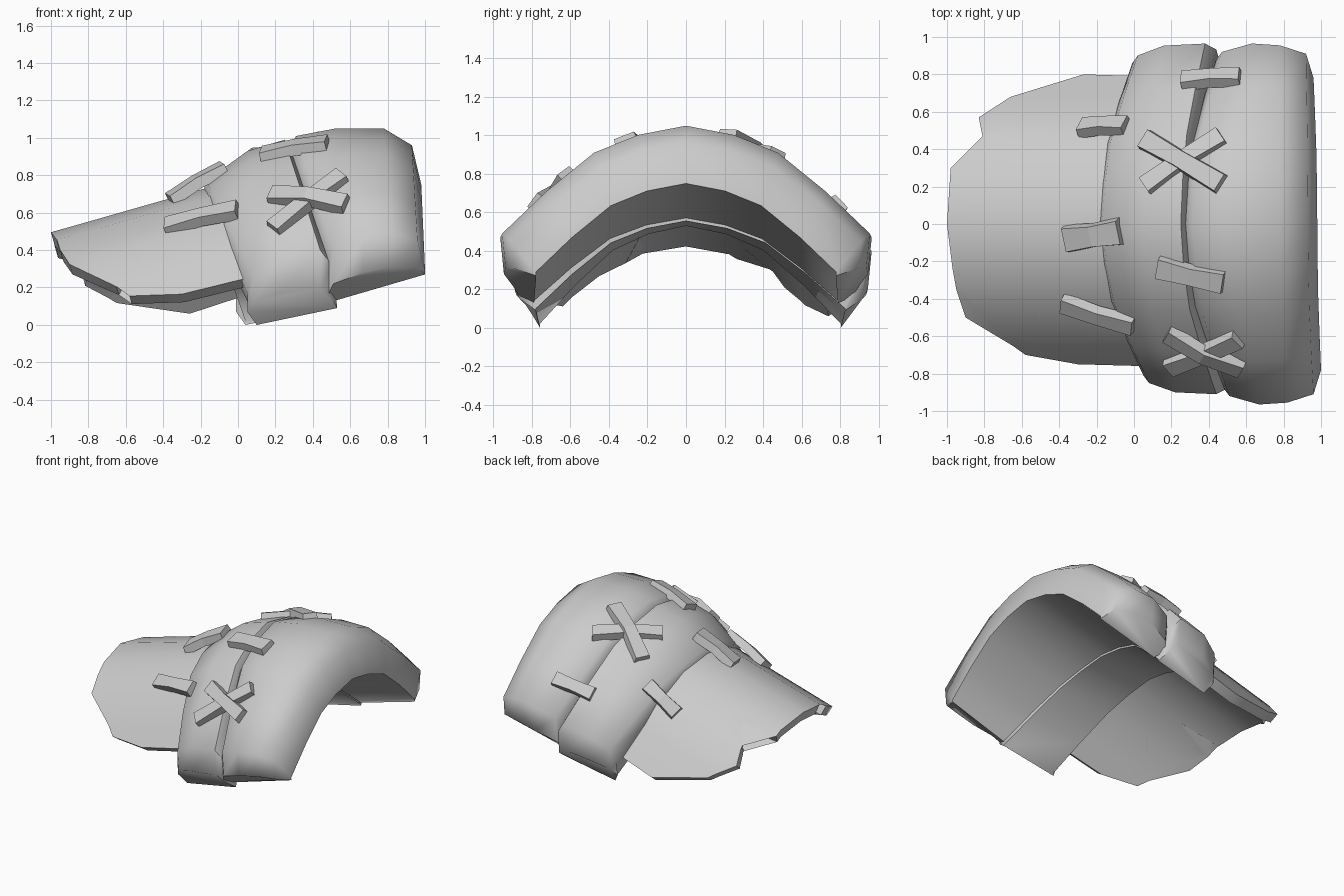
import bpy, bmesh
from mathutils import Vector
from mathutils.bvhtree import BVHTree

if "Cube" in bpy.data.objects:
    bpy.data.objects.remove(bpy.data.objects["Cube"])

GREY = (0.6, 0.6, 0.6, 1)
leather = bpy.data.materials.new("grey_leather")
leather.use_nodes = True
leather.diffuse_color = GREY
leather.node_tree.nodes["Principled BSDF"].inputs["Base Color"].default_value = GREY

# Arch shape: share of the half width, share of the drop
ARCH = [(0, 0), (0.26, 0.085), (0.5, 0.25), (0.76, 0.61), (1, 1)]


def finish(name, bm, angle=None):
    bmesh.ops.recalc_face_normals(bm, faces=bm.faces)
    mesh = bpy.data.meshes.new(name)
    bm.to_mesh(mesh)
    bm.free()
    mesh.materials.append(leather)
    obj = bpy.data.objects.new(name, mesh)
    bpy.context.collection.objects.link(obj)
    if angle:
        bpy.ops.object.select_all(action='DESELECT')
        obj.select_set(True)
        bpy.context.view_layer.objects.active = obj
        bpy.ops.object.shade_smooth_by_angle(angle=angle)
    return obj


def arched_plate(name, ribs, back, back_shift):
    """Loft a closed section over the arch. Rib: top x, z; end x, y, z; tail length."""
    bm = bmesh.new()
    rows = []
    stations = [(-1, *p) for p in reversed(ARCH)] + [(1, *p) for p in ARCH[1:]]
    stations = [(-1, None, 1)] + stations + [(1, None, 1)]
    for side, u, drop in stations:
        row = []
        for x0, z0, x1, y1, z1, tail in ribs:
            end_x = x1 + (back_shift if side > 0 else 0)
            reach = y1 * (back if side > 0 else 1)
            z = z0 + (z1 - z0) * drop
            if u is None:
                z -= tail
                reach -= tail * 0.1
            share = 1 if u is None else u
            row.append(bm.verts.new((x0 + (end_x - x0) * drop, side * share * reach, z)))
        rows.append(row)
    n = len(ribs)
    for a, b in zip(rows, rows[1:]):
        for i in range(n):
            j = (i + 1) % n
            bm.faces.new((a[i], a[j], b[j], b[i]))
    bm.faces.new(rows[0])
    bm.faces.new(rows[-1][::-1])
    return finish(name, bm, 1.0)


outer_plate = arched_plate("outer_plate", [
    (0.29, 0.57, 0.52, 0.79, 0.14, 0.01),
    (0.27, 0.94, 0.48, 0.88, 0.33, 0.17),
    (0.31, 1.01, 0.51, 0.92, 0.41, 0.19),
    (0.52, 1.05, 0.67, 0.965, 0.47, 0.19),
    (0.78, 1.05, 0.82, 0.955, 0.49, 0.18),
    (0.93, 0.96, 0.96, 0.91, 0.45, 0.14),
    (0.98, 0.75, 1.00, 0.78, 0.29, 0.02)], back=1.0, back_shift=-0.04)

middle_plate = arched_plate("middle_plate", [
    (-0.14, 0.53, 0.10, 0.76, 0.02, 0.02),
    (-0.19, 0.69, 0.05, 0.81, 0.17, 0.10),
    (-0.17, 0.77, 0.08, 0.85, 0.28, 0.16),
    (0.05, 0.93, 0.22, 0.90, 0.36, 0.19),
    (0.25, 0.99, 0.44, 0.91, 0.40, 0.20),
    (0.29, 0.93, 0.50, 0.88, 0.32, 0.17),
    (0.295, 0.555, 0.53, 0.78, 0.10, 0.01)], back=1.06, back_shift=-0.06)

# Ragged flap: torn outline, cut into strips and draped over the arch
OUTLINE = [(0.06, 0.79), (-0.27, 0.8), (-0.66, 0.68), (-0.83, 0.57), (-0.81, 0.47),
           (-0.71, 0.34), (-0.98, 0.3), (-1, 0), (-0.97, -0.24), (-0.64, -0.28),
           (-0.95, -0.35), (-0.9, -0.5), (-0.65, -0.65), (-0.5, -0.47),
           (-0.58, -0.7), (-0.3, -0.75), (0.06, -0.76)]
DROP = [(0, 0), (0.25, 0.05), (0.5, 0.2), (0.65, 0.39), (0.85, 0.67)]
SLOPE = 0.285
THICKNESS = 0.075


def flap_height(x, y):
    y = abs(y)
    for (a, da), (b, db) in zip(DROP, DROP[1:]):
        if y <= b:
            return 0.78 + SLOPE * x - da - (db - da) * (y - a) / (b - a)
    return 0


bm = bmesh.new()
bm.faces.new([bm.verts.new((x, y, 0)) for x, y in OUTLINE])
bmesh.ops.triangulate(bm, faces=bm.faces)
for y in (-0.65, -0.5, -0.25, 0, 0.25, 0.5, 0.65):
    bmesh.ops.bisect_plane(bm, geom=bm.verts[:] + bm.edges[:] + bm.faces[:],
                           plane_co=(0, y, 0), plane_no=(0, 1, 0), dist=0.0001)
for v in bm.verts:
    v.co.z = flap_height(v.co.x, v.co.y)
under = bmesh.ops.extrude_face_region(bm, geom=bm.faces[:], use_keep_orig=True)
for v in under["geom"]:
    if isinstance(v, bmesh.types.BMVert):
        x, y = v.co.x, v.co.y
        across = (flap_height(x, y - 0.03) - flap_height(x, y + 0.03)) / 0.06
        v.co -= Vector((-SLOPE, across, 1)).normalized() * THICKNESS
torn_flap = finish("torn_flap", bm, 0.6)

# Surface lookup for laying the stitches
verts, polys = [], []
for obj in (outer_plate, middle_plate, torn_flap):
    start = len(verts)
    verts += [v.co.copy() for v in obj.data.vertices]
    polys += [[start + i for i in p.vertices] for p in obj.data.polygons]
surface = BVHTree.FromPolygons(verts, polys)


def on_surface(x, y):
    point, normal, _, _ = surface.ray_cast(Vector((x, y, 3)), Vector((0, 0, -1)))
    return point, (normal if normal.z > 0 else -normal)


def stitch(name, start, end, width, lift=0.0):
    """Thick strap laid over the surface, raised in the middle."""
    a, na = on_surface(*start)
    b, nb = on_surface(*end)
    up = (na + nb).normalized()
    side = up.cross(b - a).normalized() * width / 2
    mid = (a + b) / 2
    m, _ = on_surface(mid.x, mid.y)
    mid += up * (max(0, (m - mid).dot(up)) + 0.01 + lift)
    bm = bmesh.new()
    rings = []
    for p, w in ((a, 1.0), (mid, 0.85), (b, 1.0)):
        rings.append([bm.verts.new(p + side * w * s + up * h)
                      for s, h in ((-1, -0.02), (1, -0.02), (0.85, 0.04), (-0.85, 0.04))])
    for r, q in zip(rings, rings[1:]):
        for i in range(4):
            j = (i + 1) % 4
            bm.faces.new((r[i], r[j], q[j], q[i]))
    bm.faces.new(rings[0])
    bm.faces.new(rings[-1][::-1])
    finish(name, bm)


stitch("back_seam_stitch", (0.26, 0.76), (0.57, 0.78), 0.11)
stitch("back_cross_stitch_under", (0.06, 0.2), (0.47, 0.47), 0.11)
stitch("back_cross_stitch_over", (0.06, 0.45), (0.47, 0.21), 0.12, 0.02)
stitch("front_seam_stitch", (0.13, -0.23), (0.48, -0.31), 0.13)
stitch("front_cross_stitch_under", (0.19, -0.76), (0.56, -0.61), 0.11)
stitch("front_cross_stitch_over", (0.18, -0.58), (0.58, -0.77), 0.11, 0.02)
stitch("flap_stitch_back", (-0.28, 0.51), (-0.04, 0.52), 0.11)
stitch("flap_stitch_middle", (-0.36, -0.08), (-0.07, -0.04), 0.15)
stitch("flap_stitch_front", (-0.38, -0.42), (0.0, -0.54), 0.11)
